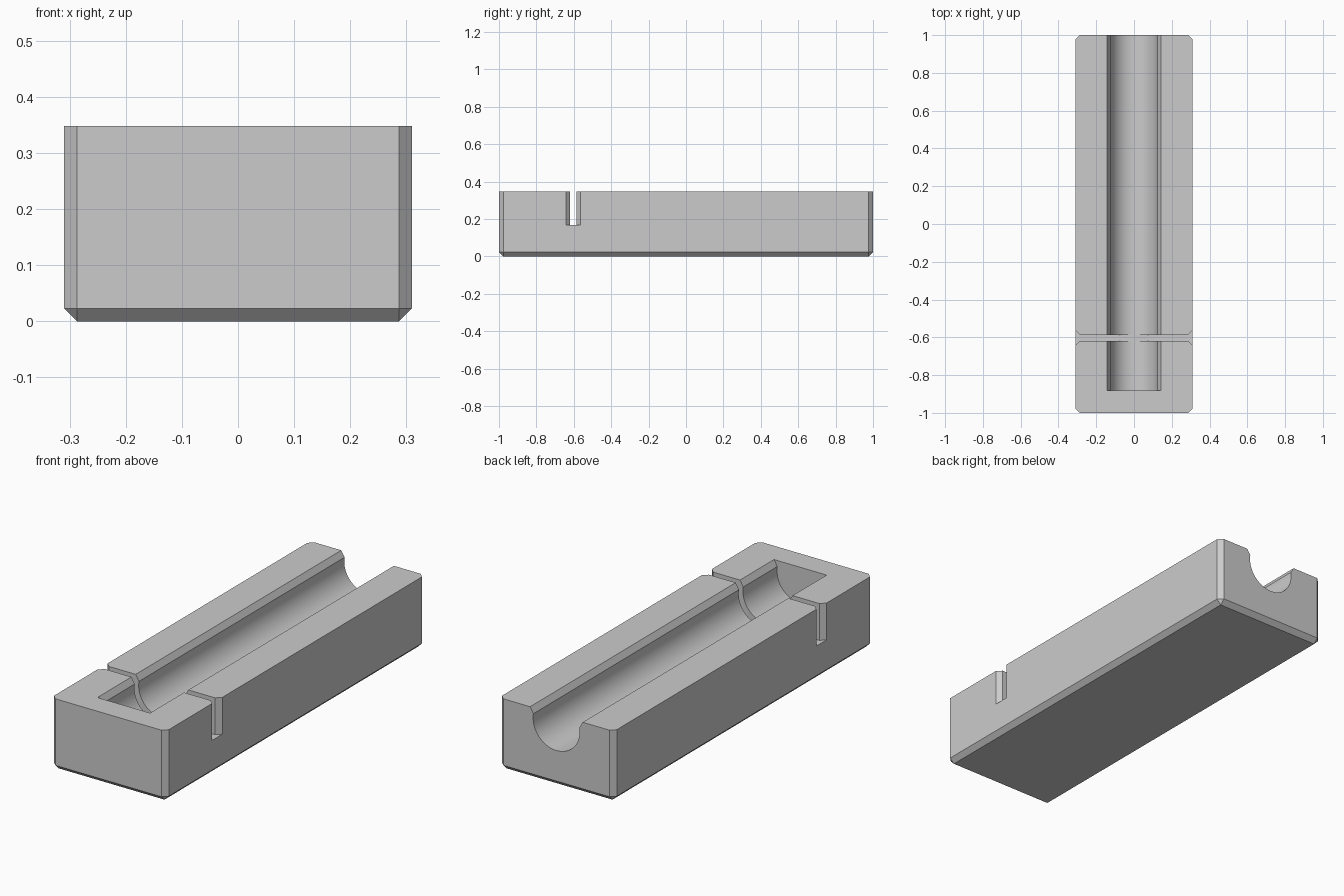
import bpy, bmesh, math

if "Cube" in bpy.data.objects:
    bpy.data.objects.remove(bpy.data.objects["Cube"], do_unlink=True)

WIDTH, LENGTH, HEIGHT = 0.62, 2.0, 0.348
CHAMFER = 0.023
GROOVE_END = -0.882
SLOT_Y, SLOT_FLOOR = -0.603, 0.168

grey = bpy.data.materials.new("plain grey")
grey.use_nodes = True
colour = (0.6, 0.6, 0.6, 1)
grey.diffuse_color = colour
grey.node_tree.nodes["Principled BSDF"].inputs["Base Color"].default_value = colour


def add_object(name, bm):
    bmesh.ops.recalc_face_normals(bm, faces=bm.faces)
    mesh = bpy.data.meshes.new(name)
    bm.to_mesh(mesh)
    bm.free()
    mesh.materials.append(grey)
    obj = bpy.data.objects.new(name, mesh)
    bpy.context.collection.objects.link(obj)
    return obj


def prism(name, outline, offset):
    """Closed solid made by sweeping a flat outline along an offset."""
    bm = bmesh.new()
    face = bm.faces.new([bm.verts.new(p) for p in outline])
    swept = bmesh.ops.extrude_face_region(bm, geom=[face])["geom"]
    verts = [v for v in swept if isinstance(v, bmesh.types.BMVert)]
    bmesh.ops.translate(bm, verts=verts, vec=offset)
    obj = add_object(name, bm)
    obj.hide_render = True
    return obj


# Block, chamfered on the upright and bottom edges; top rim stays sharp
bm = bmesh.new()
bmesh.ops.create_cube(bm, size=1)
bmesh.ops.scale(bm, verts=bm.verts, vec=(WIDTH, LENGTH, HEIGHT))
bmesh.ops.translate(bm, verts=bm.verts, vec=(0, 0, HEIGHT / 2))
edges = [e for e in bm.edges if min(v.co.z for v in e.verts) < 0.01]
bmesh.ops.bevel(bm, geom=edges, offset=CHAMFER, segments=1, affect='EDGES')
block = add_object("grooved_block", bm)

# Round groove with a sloped lip, open at the back end
radius, centre_z = 0.126, HEIGHT - 0.05
neck_x, neck_z = 0.121, HEIGHT - 0.03
start = math.atan2(neck_z - centre_z, neck_x)
steps = 64
arc = [start - (math.pi + 2 * start) * i / steps for i in range(steps + 1)]
profile = [(-0.142, HEIGHT + 0.1), (0.142, HEIGHT + 0.1), (0.142, HEIGHT)]
profile += [(radius * math.cos(a), centre_z + radius * math.sin(a)) for a in arc]
profile += [(-0.142, HEIGHT)]
groove = prism("groove_cutter", [(x, GROOVE_END, z) for x, z in profile],
               (0, 1 + 0.1 - GROOVE_END, 0))

# Thin cross slot that flares out at both sides
half, side, inner, out = 0.0165, WIDTH / 2, WIDTH / 2 - CHAMFER, 0.04
flare = half + CHAMFER
right_half = [(inner, -half), (side, -flare), (side + out, -flare),
              (side + out, flare), (side, flare), (inner, half)]
outline = right_half + [(-x, -y) for x, y in right_half]
slot = prism("slot_cutter", [(x, SLOT_Y + y, SLOT_FLOOR) for x, y in outline],
             (0, 0, 0.3))

# Cut both shapes out of the block
bpy.context.view_layer.objects.active = block
block.select_set(True)
for cutter in (groove, slot):
    mod = block.modifiers.new(cutter.name, 'BOOLEAN')
    mod.operation = 'DIFFERENCE'
    mod.solver = 'EXACT'
    mod.object = cutter
    bpy.ops.object.modifier_apply(modifier=mod.name)
    bpy.data.objects.remove(cutter, do_unlink=True)

bpy.ops.object.shade_smooth_by_angle(angle=math.radians(25))
